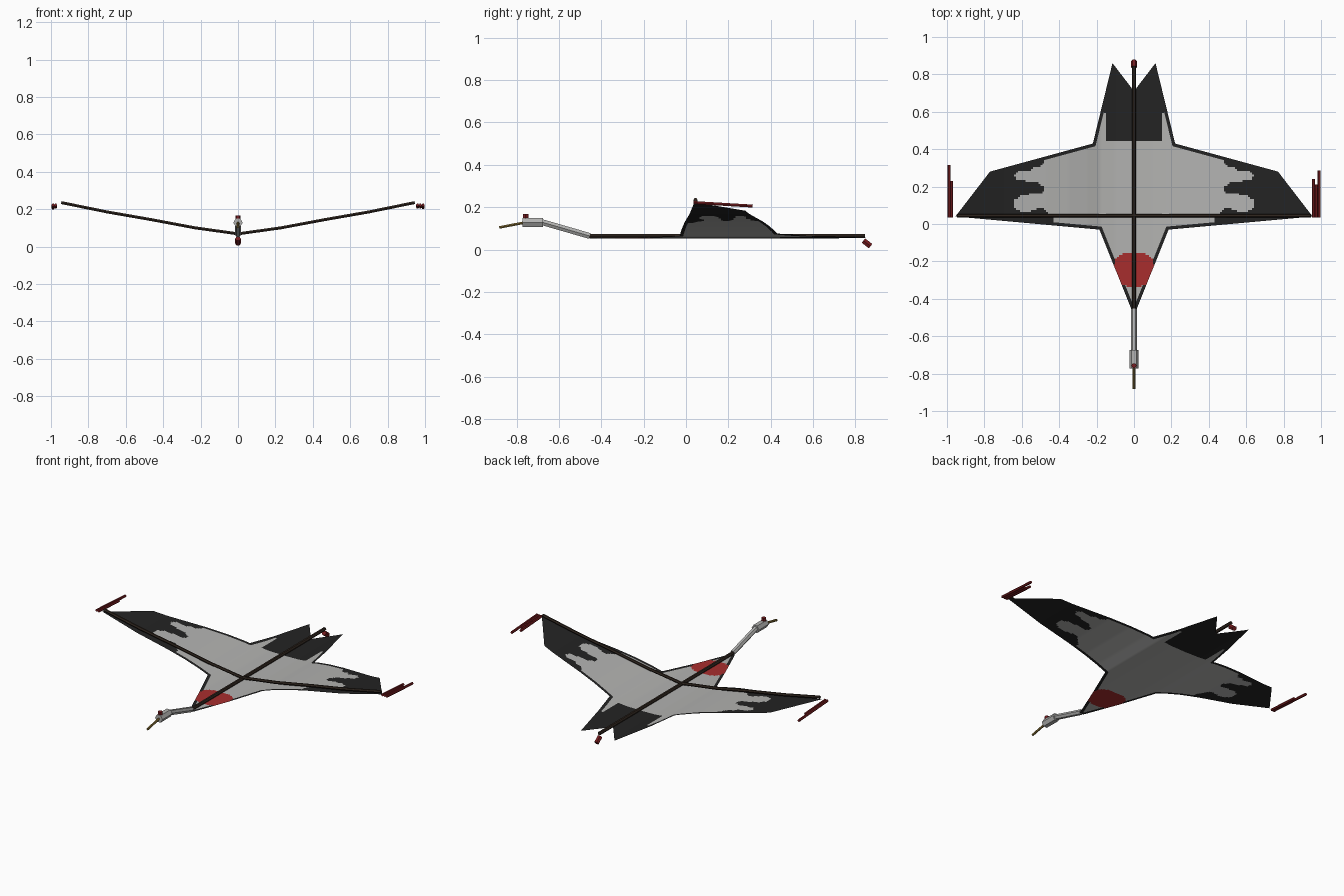
import bpy, bmesh
from mathutils import Vector

if "Cube" in bpy.data.objects:
    bpy.data.objects.remove(bpy.data.objects["Cube"])


def material(name, rgb):
    m = bpy.data.materials.new(name)
    m.diffuse_color = (*rgb, 1)
    m.use_nodes = True
    m.node_tree.nodes["Principled BSDF"].inputs["Base Color"].default_value = m.diffuse_color
    return m


PALE = material("pale grey", (0.45, 0.45, 0.44))
BLACK = material("charcoal", (0.017, 0.017, 0.017))
RED = material("red patch", (0.39, 0.027, 0.027))
DARK_RED = material("dark red", (0.19, 0.012, 0.014))
BROWN = material("dark brown", (0.03, 0.02, 0.014))
GOLD = material("dull gold", (0.24, 0.16, 0.035))


def rod(name, points, radius, mat, sides_level=1):
    """Capped tube that follows a list of points."""
    cu = bpy.data.curves.new(name, 'CURVE')
    cu.dimensions = '3D'
    cu.bevel_depth = radius
    cu.bevel_resolution = sides_level
    cu.use_fill_caps = True
    sp = cu.splines.new('POLY')
    sp.points.add(len(points) - 1)
    for p, co in zip(sp.points, points):
        p.co = (*co, 1)
        p.radius = 1
    sp.use_smooth = False
    cu.materials.append(mat)
    ob = bpy.data.objects.new(name, cu)
    bpy.context.collection.objects.link(ob)
    bpy.ops.object.select_all(action='DESELECT')
    ob.select_set(True)
    bpy.context.view_layer.objects.active = ob
    bpy.ops.object.convert(target='MESH')
    return ob


# Sail cross-section: height against distance from the spine
SECTION = [(0, .053), (.1, .055), (.18, .063), (.25, .085), (.35, .11),
           (.47, .133), (.7, .168), (.95, .222), (1.1, .25)]


def sail_height(x):
    x = abs(x)
    for (x0, z0), (x1, z1) in zip(SECTION, SECTION[1:]):
        if x <= x1:
            return z0 + (z1 - z0) * (x - x0) / (x1 - x0)
    return SECTION[-1][1]


# Curling edge of the dark wing tip marking
TIP = [(.43, -.1), (.43, .03), (.47, .07), (.49, .09), (.54, .07), (.6, .065),
       (.645, .09), (.645, .125), (.61, .15), (.56, .16), (.5, .16), (.48, .18),
       (.485, .2), (.51, .22), (.56, .225), (.63, .24), (.64, .265),
       (.61, .285), (.55, .288), (.53, .305), (.49, .31), (.45, .42),
       (1.1, .42), (1.1, -.1)]


def inside(x, y, poly):
    hit = False
    for (ax, ay), (bx, by) in zip(poly, poly[1:] + poly[:1]):
        if (ay > y) != (by > y) and x < ax + (bx - ax) * (y - ay) / (by - ay):
            hit = not hit
    return hit


def sail_colour(x, y, border):
    x = abs(x)
    if (x / .108) ** 2.6 + (abs(y + .243) / .09) ** 2.6 < 1:
        return 2                                  # head patch
    if border or inside(x, y, TIP):
        return 1                                  # edging and wing tips
    if y > .6 or (y > .44 and x < .155):
        return 1                                  # tail
    return 0


def build_sail():
    half = [(.014, -.455), (.185, -.03), (.955, .04), (.77, .28),
            (.22, .43), (.115, .86)]
    outline = half + [(0, .71)] + [(-x, y) for x, y in reversed(half)]
    bm = bmesh.new()
    bm.faces.new([bm.verts.new((x, y, 0)) for x, y in outline])
    bm.normal_update()
    # dark edging
    ring = bmesh.ops.inset_region(bm, faces=bm.faces[:], thickness=.017,
                                  use_even_offset=True, use_boundary=True)
    for f in ring['faces']:
        f.material_index = 1

    def cut(co, no, clear=False):
        bmesh.ops.bisect_plane(bm, geom=bm.verts[:] + bm.edges[:] + bm.faces[:],
                               dist=1e-5, plane_co=co, plane_no=no,
                               clear_inner=clear)

    # keep the right half and slice it into small cells
    cut((0, 0, 0), (1, 0, 0), True)
    for i in range(1, 96):
        cut((i * .01 + .0003, 0, 0), (1, 0, 0))
    for i in range(-46, 87):
        cut((0, i * .01 + .0043, 0), (0, 1, 0))
    for f in bm.faces:
        c = f.calc_center_median()
        f.material_index = sail_colour(c.x, c.y, f.material_index == 1)
        f.smooth = True
    for v in bm.verts:
        v.co.z = sail_height(v.co.x)
    me = bpy.data.meshes.new("sail")
    bm.to_mesh(me)
    bm.free()
    for m in (PALE, BLACK, RED):
        me.materials.append(m)
    ob = bpy.data.objects.new("sail", me)
    bpy.context.collection.objects.link(ob)
    mod = ob.modifiers.new("mirror", 'MIRROR')
    mod.use_axis[0] = True
    mod.merge_threshold = .0005


build_sail()

# Frame: spine and bent leading spar
rod("spine", [(0, -.465, .064), (0, .845, .064)], .0105, BROWN)
arm = [(.23, .1), (.47, .145), (.7, .185), (.945, .235)]
rod("wing_spar", [(-x, .045, z) for x, z in reversed(arm)] + [(0, .045, .068)]
    + [(x, .045, z) for x, z in arm], .009, BROWN)

# Neck, head, crest and beak
rod("neck", [(0, -.455, .064), (0, -.69, .132)], .016, PALE)
rod("head", [(0, -.675, .128), (0, -.772, .128)], .025, PALE)
rod("crest", [(0, -.757, .145), (0, -.757, .167)], .014, DARK_RED)
rod("beak", [(0, -.765, .127), (0, -.882, .104)], .007, GOLD)

# Foot streamer at the tail end
rod("foot", [(0, .838, .042), (0, .872, .016)], .015, DARK_RED)

# Feather sticks on the wing tips
feathers = [(-.989, .315), (-.975, .23), (.96, .24), (.975, .21), (.99, .285)]
for i, (x, end) in enumerate(feathers):
    rod(f"tip_feather_{i + 1}",
        [(x, .035, .222), (x, end, .222 - (end - .035) * .06)], .008, DARK_RED)
